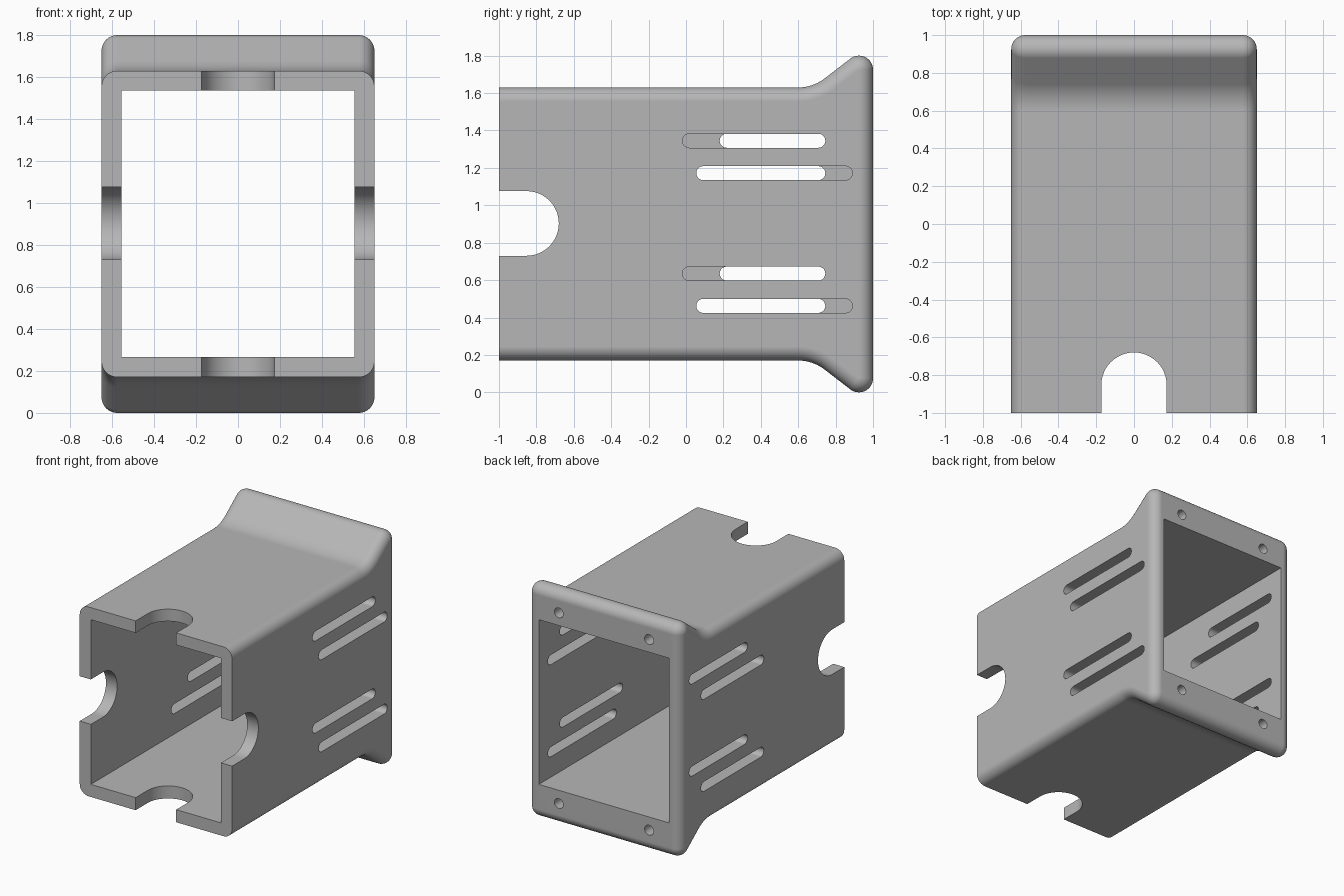
import bpy, bmesh, math

if "Cube" in bpy.data.objects:
    bpy.data.objects.remove(bpy.data.objects["Cube"])

R_EDGE = 0.075                    # rounding of outer edges
THETA = math.radians(37.6)        # slope of the flare
R_FILLET = 0.231                  # concave fillet leading into the flare
HALF_X, MID_Z = 0.65, 0.90

grey = bpy.data.materials.new("plain grey")
grey.diffuse_color = (0.47, 0.47, 0.47, 1)
grey.use_nodes = True
grey.node_tree.nodes["Principled BSDF"].inputs["Base Color"].default_value = grey.diffuse_color


def make_object(name, bm):
    bmesh.ops.recalc_face_normals(bm, faces=bm.faces)
    me = bpy.data.meshes.new(name)
    bm.to_mesh(me)
    bm.free()
    me.materials.append(grey)
    ob = bpy.data.objects.new(name, me)
    bpy.context.collection.objects.link(ob)
    return ob


def side_profile(o):
    """Side outline (y, z) offset outward by o from the core shape."""
    top = [(-1, 0.73 - R_EDGE + o)]
    rad = R_FILLET + R_EDGE - o
    for i in range(11):
        t = THETA * i / 10
        top.append((0.6 + rad * math.sin(t), 0.73 + R_FILLET - rad * math.cos(t)))
    for i in range(15):
        a = (math.pi / 2 + THETA) * (1 - i / 14)
        top.append((0.925 + o * math.cos(a), 0.825 + o * math.sin(a)))
    return [(y, MID_Z + z) for y, z in top] + [(y, MID_Z - z) for y, z in reversed(top)]


def loft_body():
    """Loft side outlines across x, with rounded left and right edges."""
    n = 10
    half = [(HALF_X - R_EDGE + R_EDGE * math.sin(a), R_EDGE * math.cos(a))
            for a in (math.pi / 2 * i / n for i in range(n + 1))]
    sections = [(-x, o) for x, o in reversed(half)] + half
    bm = bmesh.new()
    rings = [[bm.verts.new((x, y, z)) for y, z in side_profile(max(o, 0))]
             for x, o in sections]
    count = len(rings[0])
    for a, b in zip(rings, rings[1:]):
        for i in range(count):
            j = (i + 1) % count
            bm.faces.new((a[i], a[j], b[j], b[i]))
    bm.faces.new(rings[0])
    bm.faces.new(rings[-1])
    bmesh.ops.remove_doubles(bm, verts=bm.verts, dist=1e-5)
    return make_object("housing", bm)


def stadium(u0, u1, v, r, n=16):
    """Long rounded outline from u0 to u1, centred on v."""
    pts = []
    for c, start in ((u1 - r, -math.pi / 2), (u0 + r, math.pi / 2)):
        for i in range(n + 1):
            a = start + math.pi * i / n
            pts.append((c + r * math.cos(a), v + r * math.sin(a)))
    return pts


def prism(name, pts, d0, d1, place):
    bm = bmesh.new()
    a = [bm.verts.new(place(u, v, d0)) for u, v in pts]
    b = [bm.verts.new(place(u, v, d1)) for u, v in pts]
    for i in range(len(a)):
        j = (i + 1) % len(a)
        bm.faces.new((a[i], a[j], b[j], b[i]))
    bm.faces.new(a)
    bm.faces.new(b)
    return make_object(name, bm)


along_x = lambda u, v, d: (d, u, v)
along_y = lambda u, v, d: (u, d, v)
along_z = lambda u, v, d: (v, u, d)

body = loft_body()
cutters = []

# Rectangular opening through the whole length
rect = [(-0.555, 0.267), (0.555, 0.267), (0.555, 1.537), (-0.555, 1.537)]
cutters.append(prism("opening_cutter", rect, -1.2, 1.2, along_y))

# Round-ended notches at the front of all four walls
cutters.append(prism("side_notch_cutter", stadium(-1.4, -0.68, 0.903, 0.173, 24), -1, 1, along_x))
cutters.append(prism("top_notch_cutter", stadium(-1.4, -0.68, 0, 0.173, 24), -0.5, 2.5, along_z))

# Vent slots: staggered pairs, different on the right and left walls
slots = {1: ((-0.02, 0.745), (0.055, 0.89)), -1: ((0.18, 0.89), (-0.02, 0.745))}
for side, (upper, lower) in slots.items():
    for z in (1.345, 0.635):
        for (y0, y1), h in ((upper, z), (lower, z - 0.173)):
            cutters.append(prism("slot_cutter", stadium(y0, y1, h, 0.0375, 10),
                                 side * 0.45, side * 0.8, along_x))

# Blind screw holes in the rear flange
for x in (-0.385, 0.385):
    for z in (0.165, 1.635):
        ring = [(x + 0.038 * math.cos(i * math.pi / 12), z + 0.038 * math.sin(i * math.pi / 12))
                for i in range(24)]
        cutters.append(prism("screw_hole_cutter", ring, 0.8, 1.2, along_y))

# Apply all cuts, then drop the cutters
bpy.context.view_layer.objects.active = body
for c in cutters:
    c.hide_render = True
    m = body.modifiers.new("cut", 'BOOLEAN')
    m.operation, m.solver, m.object = 'DIFFERENCE', 'EXACT', c
    bpy.ops.object.modifier_apply(modifier=m.name)
    bpy.data.objects.remove(c)

# Smooth rounded edges, crisp cut edges
bpy.ops.object.select_all(action='DESELECT')
body.select_set(True)
bpy.ops.object.shade_smooth_by_angle(angle=math.radians(30))
wn = body.modifiers.new("flat walls", 'WEIGHTED_NORMAL')
wn.keep_sharp = True
